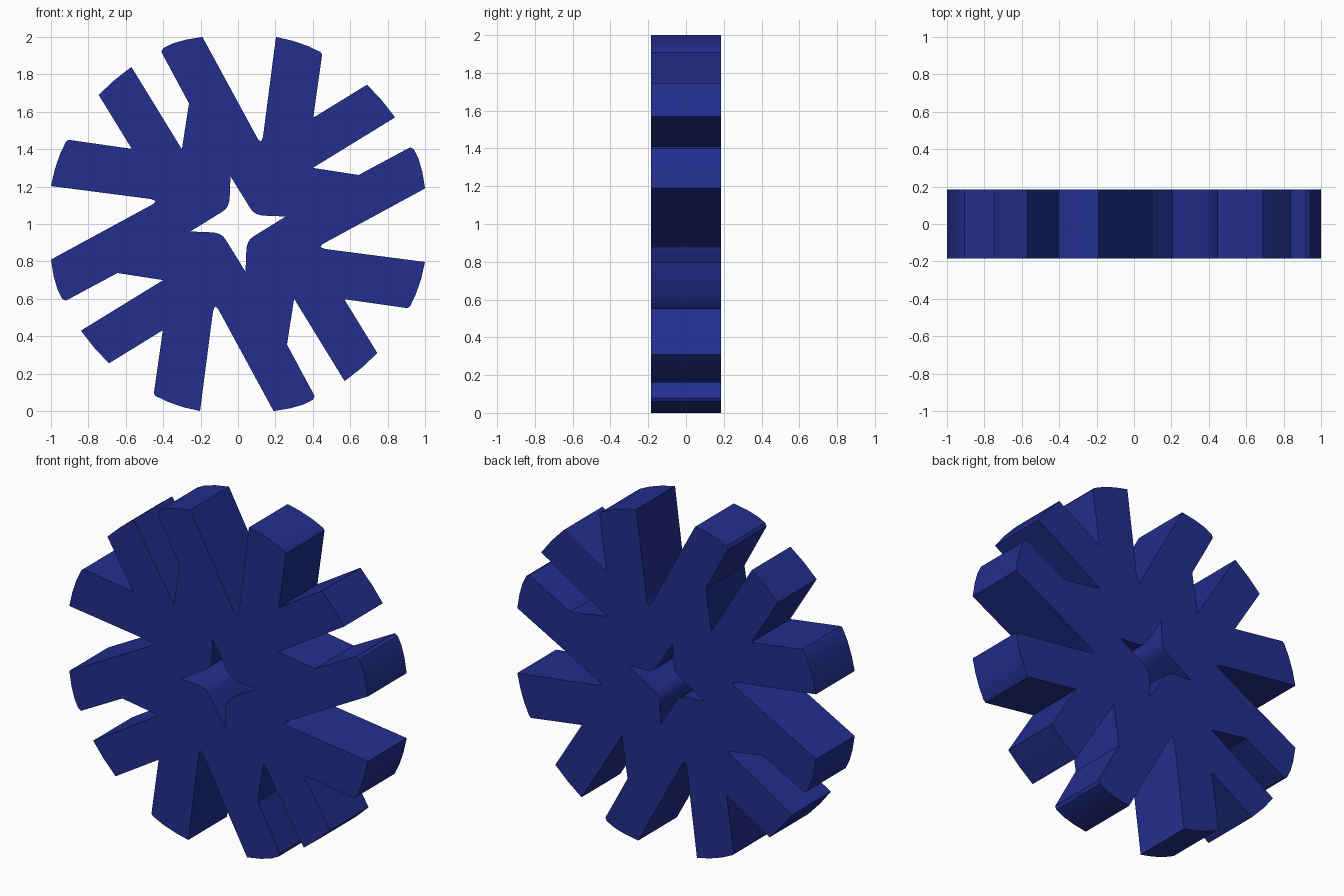
import bpy
import math

if "Cube" in bpy.data.objects:
    bpy.data.objects.remove(bpy.data.objects["Cube"])

HALF_DEPTH = 0.185

# One quarter of the rim: forked arm pair, valley and thin arm (relative to hub centre)
rim = [(-0.30, 0.40), (-0.262, 0.645), (-0.41, 0.92), (-0.40, 0.94), (-0.35, 0.965),
       (-0.28, 0.985), (-0.19, 1.0), (0.095, 0.475), (0.108, 0.452), (0.123, 0.44),
       (0.133, 0.465), (0.138, 0.50), (0.203, 1.0), (0.29, 0.98), (0.37, 0.953),
       (0.44, 0.92), (0.45, 0.907), (0.402, 0.568), (0.69, 0.745), (0.77, 0.66),
       (0.84, 0.57)]

# One quarter of the star-shaped hub hole
star = [(-0.04, 0.255), (0.065, 0.085), (0.08, 0.066), (0.10, 0.053), (0.13, 0.045)]


def four_fold(points):
    """Repeat a quarter outline clockwise around the centre."""
    out = []
    for _ in range(4):
        out += points
        points = [(z, -x) for x, z in points]
    return out


def add_loop(curve, points):
    spline = curve.splines.new('POLY')
    spline.points.add(len(points) - 1)
    for p, (x, z) in zip(spline.points, points):
        p.co = (x, z, 0, 1)
    spline.use_cyclic_u = True


# Extruded wheel profile with its hub hole
curve = bpy.data.curves.new("spoked_wheel", 'CURVE')
curve.dimensions = '2D'
curve.fill_mode = 'BOTH'
curve.extrude = HALF_DEPTH
add_loop(curve, four_fold(rim))
add_loop(curve, four_fold(star))
wheel = bpy.data.objects.new("spoked_wheel", curve)
bpy.context.collection.objects.link(wheel)
wheel.location = (0, 0, 1)
wheel.rotation_euler = (math.pi / 2, 0, 0)

# Convert to a mesh and keep the hard edges crisp
bpy.context.view_layer.objects.active = wheel
wheel.select_set(True)
bpy.ops.object.convert(target='MESH')
wheel = bpy.context.view_layer.objects.active
bpy.ops.object.transform_apply(location=True, rotation=True, scale=True)
bpy.ops.object.mode_set(mode='EDIT')
bpy.ops.mesh.select_all(action='SELECT')
bpy.ops.mesh.remove_doubles(threshold=0.0005)
bpy.ops.mesh.normals_make_consistent(inside=False)
bpy.ops.object.mode_set(mode='OBJECT')
bpy.ops.object.shade_smooth_by_angle(angle=math.radians(30))

# Dark blue
blue = bpy.data.materials.new("dark_blue")
blue.diffuse_color = (0.016, 0.028, 0.27, 1)
blue.use_nodes = True
blue.node_tree.nodes["Principled BSDF"].inputs["Base Color"].default_value = blue.diffuse_color
wheel.data.materials.clear()
wheel.data.materials.append(blue)
